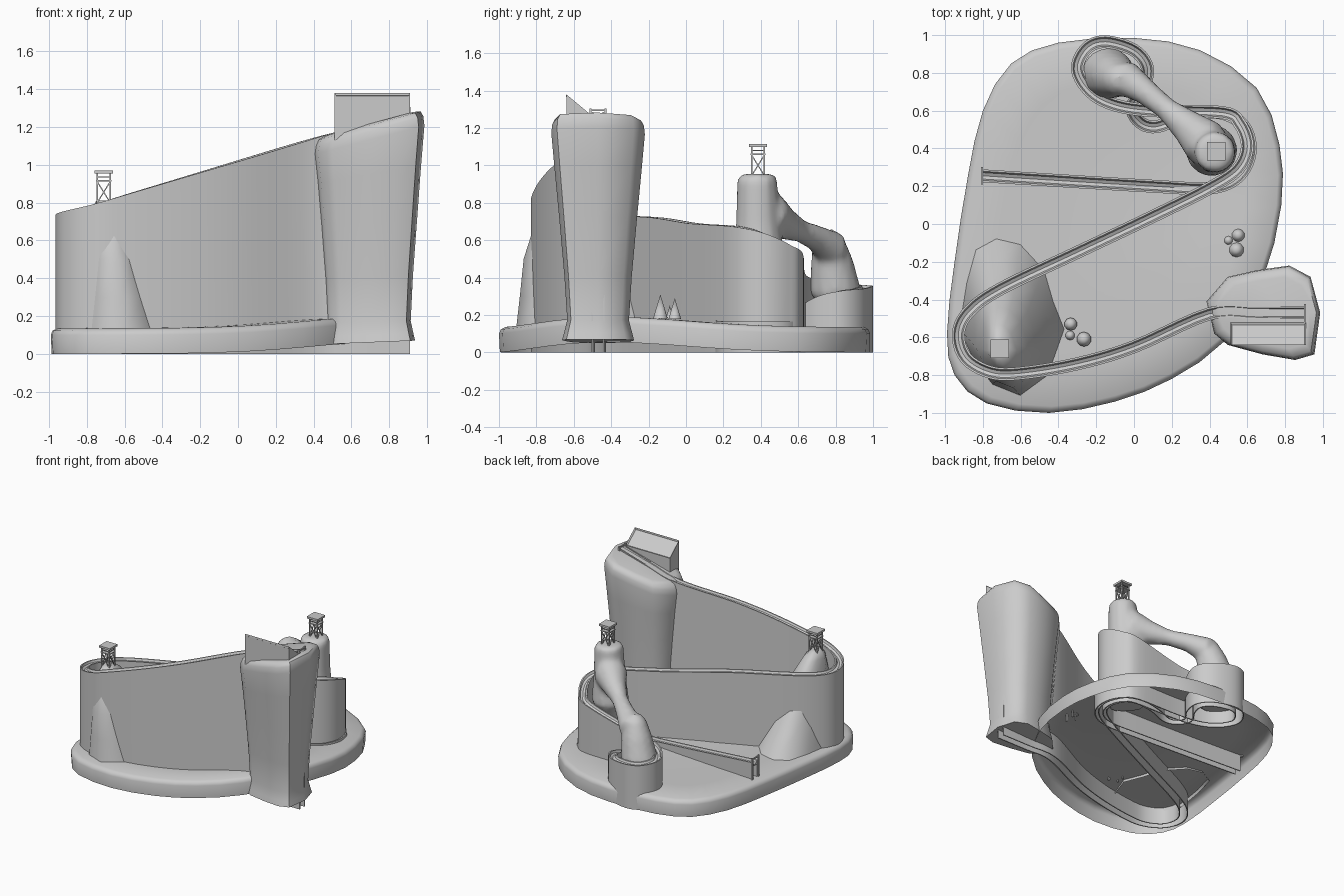
import bpy, bmesh, math
from math import radians, exp
from mathutils import Vector, Matrix

if "Cube" in bpy.data.objects:
    bpy.data.objects.remove(bpy.data.objects["Cube"], do_unlink=True)

grey = bpy.data.materials.new("plain_grey")
grey.use_nodes = True
grey.diffuse_color = (0.6, 0.6, 0.6, 1)
grey.node_tree.nodes["Principled BSDF"].inputs["Base Color"].default_value = grey.diffuse_color


def finish(bm, name, angle=40):
    """Turn a bmesh into a named object with smooth shading and sharp edges."""
    bmesh.ops.recalc_face_normals(bm, faces=bm.faces)
    for f in bm.faces:
        f.smooth = angle > 0
    mesh = bpy.data.meshes.new(name)
    bm.to_mesh(mesh)
    bm.free()
    mesh.materials.append(grey)
    if angle > 0:
        mesh.set_sharp_from_angle(angle=radians(angle))
    obj = bpy.data.objects.new(name, mesh)
    bpy.context.collection.objects.link(obj)
    return obj


def loft(bm, rings, cap_start=False, cap_end=False):
    """Skin a series of closed rings that share a point count."""
    rows = [[bm.verts.new(p) for p in ring] for ring in rings]
    n = len(rows[0])
    for a, b in zip(rows, rows[1:]):
        for i in range(n):
            j = (i + 1) % n
            bm.faces.new((a[i], a[j], b[j], b[i]))
    if cap_start:
        bm.faces.new(rows[0][::-1])
    if cap_end:
        bm.faces.new(rows[-1])


def spline(points, steps, closed=False):
    """Sample a smooth curve through the points."""
    pts = [Vector(p) for p in points]
    n = len(pts)
    pick = (lambda i: pts[i % n]) if closed else (lambda i: pts[max(0, min(n - 1, i))])
    out = []
    for i in range(n if closed else n - 1):
        a, b, c, d = (pick(i + k) for k in (-1, 0, 1, 2))
        for s in range(steps):
            t = s / steps
            out.append(0.5 * (2 * b + (c - a) * t + (2 * a - 5 * b + 4 * c - d) * t * t
                              + (3 * b - a - 3 * c + d) * t ** 3))
    return out if closed else out + [pts[-1]]


def beam(bm, a, b, width):
    """Square bar between two points."""
    a, b = Vector(a), Vector(b)
    d = b - a
    turn = d.to_track_quat('Z', 'Y').to_matrix().to_4x4()
    size = Matrix.Diagonal((width, width, d.length, 1))
    bmesh.ops.create_cube(bm, size=1, matrix=Matrix.Translation((a + b) / 2) @ turn @ size)


def slab(bm, centre, size):
    bmesh.ops.create_cube(bm, size=1, matrix=Matrix.Translation(centre) @ Matrix.Diagonal((*size, 1)))


# Island base: open-bottomed shell that lifts gently near the start tower
outline = spline([(-.4, .96), (-.65, .85), (-.8, .6), (-.88, .25), (-.95, -.2), (-.99, -.58),
                  (-.95, -.8), (-.78, -.95), (-.45, -1), (-.1, -.94), (.2, -.82), (.48, -.62),
                  (.68, -.3), (.78, .1), (.77, .42), (.65, .72), (.35, .92), (0, .985)], 2, True)


def lift(x, y):
    return .055 * exp(-((x - .6) ** 2 + (y + .4) ** 2) / .37)


def island_ring(scale, z):
    return [(p.x * scale, p.y * scale, z + lift(p.x * scale, p.y * scale)) for p in outline]


bm = bmesh.new()
loft(bm, [island_ring(s, z) for s, z in
          ((.995, 0), (1, .1), (.99, .122), (.965, .135), (.75, .135), (.5, .135), (.25, .135))], cap_end=True)
finish(bm, "island_base", 50)

# Track: gutter on two thin side walls down to the ground, swept along one winding path
path = spline([(.91, -.47, 1.285), (.65, -.47, 1.21), (.4, -.475, 1.14), (0, -.65, 1.02),
               (-.3, -.74, .93), (-.6, -.79, .84), (-.76, -.785, .79), (-.89, -.71, .755),
               (-.93, -.58, .735), (-.87, -.46, .73), (-.7, -.34, .73), (-.3, -.15, .72),
               (.1, .04, .69), (.4, .19, .68), (.55, .29, .67), (.6, .41, .64), (.56, .53, .58),
               (.47, .59, .53), (.1, .6, .43), (-.1, .63, .4), (-.23, .7, .385), (-.3, .82, .37),
               (-.25, .93, .36), (-.15, .965, .355), (0, .92, .34), (.07, .83, .33), (.05, .72, .3),
               (-.01, .62, .24), (.03, .54, .19), (.12, .515, .175), (.27, .57, .17),
               (.45, .59, .165), (.58, .52, .165), (.615, .38, .165), (.55, .25, .165),
               (.4, .19, .17), (.1, .2, .18), (-.8, .255, .27)], 5)
gutter = [(.034, 0), (.024, 0), (.017, -.016), (0, -.024), (-.017, -.016), (-.024, 0), (-.034, 0)]
under = [(-.026, -.034), (.026, -.034)]
sections = []
for i, p in enumerate(path):
    d = path[min(i + 1, len(path) - 1)] - path[max(i - 1, 0)]
    side = Vector((-d.y, d.x, 0)).normalized()

    def at(o, h):
        return p + side * o + Vector((0, 0, h))

    sections.append([at(.034, -p.z)] + [at(*g) for g in gutter] + [at(-.034, -p.z), at(-.026, -p.z)]
                    + [at(*u) for u in under] + [at(.026, -p.z)])
bm = bmesh.new()
loft(bm, sections, cap_start=True, cap_end=True)
finish(bm, "track", 35)

# Start tower: tapering rock column with a slanted, rounded top
plan = [(.39, -.41), (.43, -.58), (.5, -.64), (.68, -.69), (.85, -.72), (.95, -.69),
        (.98, -.47), (.93, -.28), (.82, -.22), (.65, -.245), (.5, -.28)]
cx, cy = .69, -.47


def tower_ring(z, sx, sy, tilt):
    return [(cx + (x - cx) * sx, cy + (y - cy) * sy, z + tilt * (x - cx) * sx) for x, y in plan]


bm = bmesh.new()
loft(bm, [tower_ring(*r) for r in (
    (.06, .85, .77, .04), (.1, .82, .73, .03), (.17, .77, .66, .02), (.4, .81, .72, .05), (.7, .89, .83, .1),
    (.95, .96, .93, .18), (1.13, 1.02, 1, .26), (1.175, 1, .98, .28), (1.205, .95, .92, .28),
    (1.215, .82, .76, .27))], cap_start=True, cap_end=True)
finish(bm, "start_tower", 60)

# Start house: wedge with a framed sloping panel
bm = bmesh.new()
wedge = [(-.64, 1.13), (-.64, 1.38), (-.52, 1.28), (-.52, 1.13)]
loft(bm, [[(x, y, z) for y, z in wedge] for x in (.51, .91)], cap_start=True, cap_end=True)
bmesh.ops.recalc_face_normals(bm, faces=bm.faces)
bm.normal_update()
slope = [f for f in bm.faces if f.normal.z > .3]
bmesh.ops.inset_region(bm, faces=slope, thickness=.012, depth=0)
bmesh.ops.translate(bm, verts=slope[0].verts, vec=slope[0].normal * -.012)
finish(bm, "start_house", 0)

# Hill inside the first bend
hill_plan = [(-.73, -.06), (-.84, -.12), (-.89, -.3), (-.93, -.55), (-.85, -.72), (-.75, -.85),
             (-.6, -.91), (-.45, -.8), (-.36, -.55), (-.42, -.4), (-.47, -.23), (-.6, -.09)]


def hill_ring(z, k, x0, y0):
    return [(x0 + (x + .65) * k, y0 + (y + .48) * k, z) for x, y in hill_plan]


bm = bmesh.new()
loft(bm, [hill_ring(*r) for r in ((.11, 1, -.65, -.48), (.3, .81, -.66, -.54), (.5, .6, -.67, -.61),
                                  (.64, .45, -.68, -.63), (.76, .28, -.7, -.65), (.81, .14, -.71, -.66))],
     cap_end=True)
finish(bm, "bend_hill", 75)


# Rock arch: two pillars and a narrow bridge fused into one smooth mass
def tube(bm, stations):
    pts = [Vector(s[:3]) for s in stations]
    rings = []
    for i, s in enumerate(stations):
        d = pts[min(i + 1, len(pts) - 1)] - pts[max(i - 1, 0)]
        q = d.to_track_quat('Z', 'Y')
        rings.append([pts[i] + q @ Vector((math.cos(a), math.sin(a), 0)) * s[3]
                      for a in (math.tau * k / 12 for k in range(12))])
    loft(bm, rings, cap_start=True, cap_end=True)


bm = bmesh.new()
tube(bm, [(.41, .39, .1, .16), (.41, .39, .5, .14), (.42, .385, .7, .12), (.43, .38, .93, .108), (.43, .38, .955, .092)])
tube(bm, [(.38, .43, .74, .13), (.28, .52, .69, .09), (.17, .61, .65, .06), (.06, .7, .61, .07), (-.06, .78, .55, .1)])
tube(bm, [(-.14, .8, .1, .14), (-.14, .8, .32, .14), (-.1, .78, .48, .115), (-.07, .76, .6, .085), (-.06, .75, .65, .04)])
arch = finish(bm, "rock_arch", 180)
fuse = arch.modifiers.new("fuse", 'REMESH')
fuse.mode = 'VOXEL'
fuse.voxel_size = .02
fuse.use_smooth_shade = True
soften = arch.modifiers.new("soften", 'SMOOTH')
soften.factor = .5
soften.iterations = 5


# Lookout towers: legs, cross braces, deck, rail posts and roof
def lookout(name, x, y, z):
    bm = bmesh.new()
    r = .034
    corners = [(x - r, y - r), (x + r, y - r), (x + r, y + r), (x - r, y + r)]
    for i, a in enumerate(corners):
        b = corners[(i + 1) % 4]
        beam(bm, (*a, z - .04), (*a, z + .16), .008)
        beam(bm, (*a, z), (*b, z + .11), .006)
        beam(bm, (*b, z), (*a, z + .11), .006)
        beam(bm, (*a, z + .135), (*b, z + .135), .005)
    slab(bm, (x, y, z + .115), (.08, .08, .008))
    slab(bm, (x, y, z + .162), (.098, .098, .016))
    finish(bm, name, 0)


lookout("hill_lookout", -.71, -.66, .8)
lookout("arch_lookout", .435, .385, .945)


# Gates across the track at both ends
def gate(name, x, y, low, high):
    bm = bmesh.new()
    for s in (-.04, .04):
        beam(bm, (x, y + s, low), (x, y + s, high), .012)
    beam(bm, (x, y - .043, high - .01), (x, y + .043, high - .01), .01)
    finish(bm, name, 0)


gate("start_gate", .905, -.47, 1.2, 1.305)
gate("finish_gate", -.805, .255, .12, .31)

# Trees: cone on a short trunk
groves = [(.552, -.06, .034, .29), (.5, -.087, .025, .25), (.543, -.137, .039, .31),
          (-.335, -.53, .034, .27), (-.338, -.59, .025, .23), (-.265, -.61, .039, .29)]
for i, (x, y, r, top) in enumerate(groves):
    bm = bmesh.new()
    base = top - r * 3.3
    bmesh.ops.create_cone(bm, cap_ends=True, segments=10, radius1=r, radius2=0, depth=top - base,
                          matrix=Matrix.Translation((x, y, (top + base) / 2)))
    beam(bm, (x, y, .12), (x, y, base), r * .3)
    finish(bm, f"tree_{i + 1}", 50)
